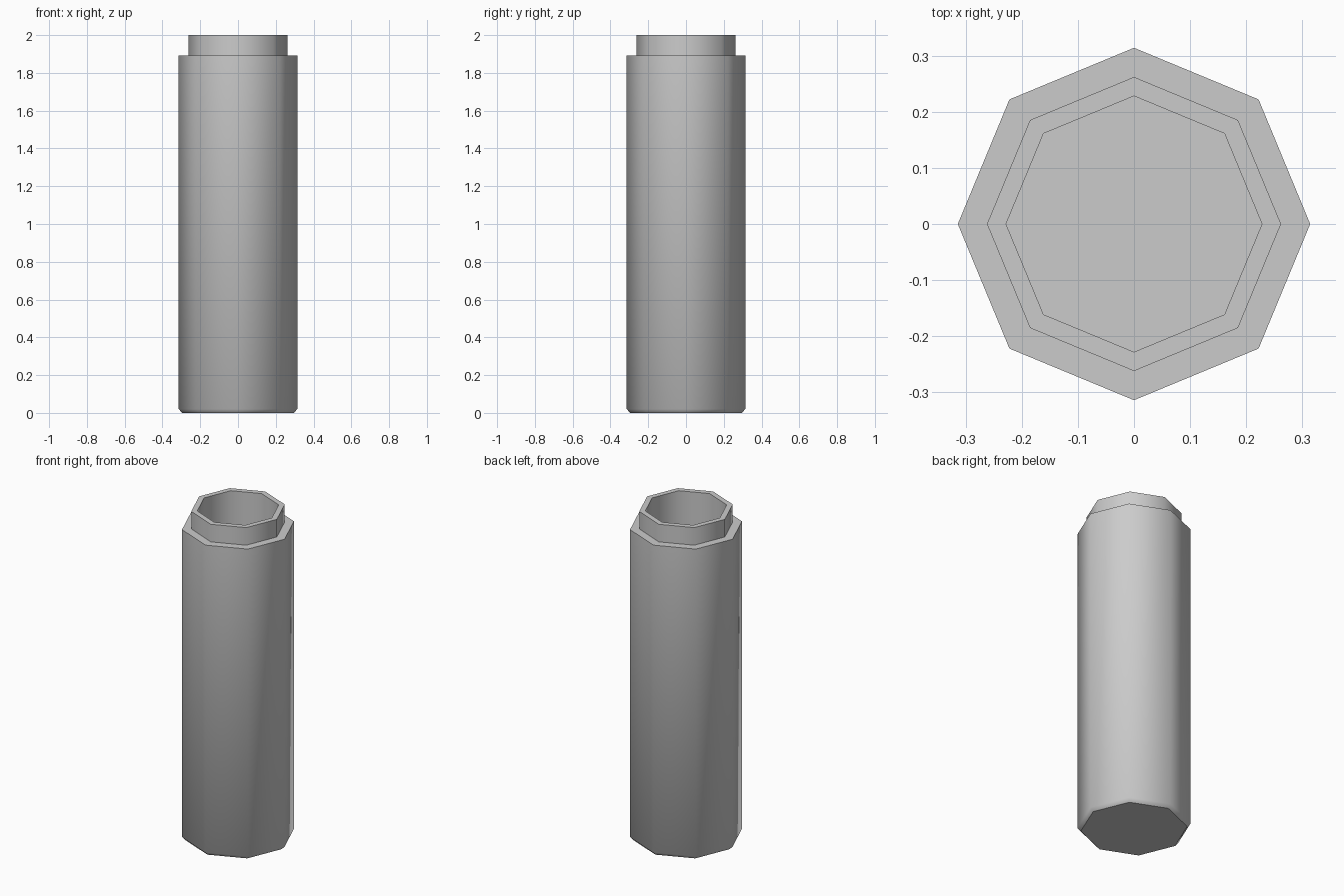
import bpy, bmesh, math

if "Cube" in bpy.data.objects:
    bpy.data.objects.remove(bpy.data.objects["Cube"])

SIDES = 8
# (radius, height) from underside, up the outside, over the collar, down the bore
PROFILE = [(0.295, 0.0), (0.314, 0.02), (0.314, 1.893), (0.262, 1.893),
           (0.262, 2.0), (0.228, 2.0), (0.228, 0.04)]


def ring(bm, r, z):
    return [bm.verts.new((r * math.cos(2 * math.pi * i / SIDES),
                          r * math.sin(2 * math.pi * i / SIDES), z))
            for i in range(SIDES)]


# Hollow octagonal canister body
bm = bmesh.new()
rings = [ring(bm, r, z) for r, z in PROFILE]
for a, b in zip(rings, rings[1:]):
    for i in range(SIDES):
        j = (i + 1) % SIDES
        bm.faces.new((a[i], a[j], b[j], b[i])).smooth = True

# Underside and bore floor
base = bm.faces.new(rings[0][::-1])
floor = bm.faces.new(rings[-1])
bmesh.ops.recalc_face_normals(bm, faces=bm.faces)

# Smooth walls, crisp rims and caps
for e in bm.edges:
    e.smooth = e.calc_face_angle(0) < math.radians(60)
for cap in (base, floor):
    for e in cap.edges:
        e.smooth = False

mesh = bpy.data.meshes.new("canister_body")
bm.to_mesh(mesh)
bm.free()
body = bpy.data.objects.new("canister_body", mesh)
bpy.context.collection.objects.link(body)
